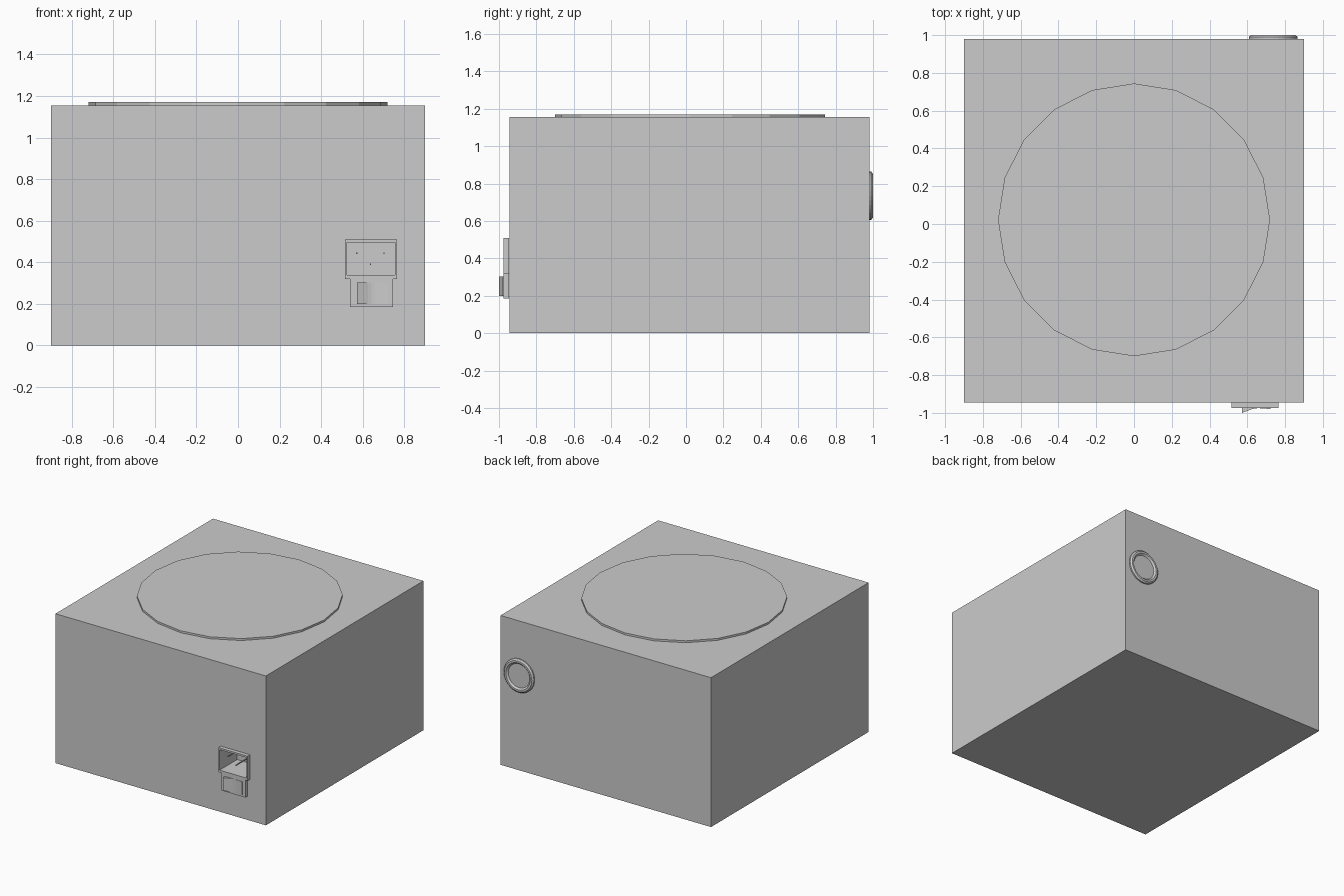
import bpy, bmesh, math
from mathutils import Vector

if "Cube" in bpy.data.objects:
    bpy.data.objects.remove(bpy.data.objects["Cube"])


def make(name, bm):
    bmesh.ops.recalc_face_normals(bm, faces=bm.faces)
    me = bpy.data.meshes.new(name)
    bm.to_mesh(me)
    bm.free()
    ob = bpy.data.objects.new(name, me)
    bpy.context.collection.objects.link(ob)
    return ob


def prism(name, points, direction):
    """Extrude a closed planar outline along a direction."""
    bm = bmesh.new()
    face = bm.faces.new([bm.verts.new(p) for p in points])
    ext = bmesh.ops.extrude_face_region(bm, geom=[face])
    verts = [v for v in ext["geom"] if isinstance(v, bmesh.types.BMVert)]
    bmesh.ops.translate(bm, verts=verts, vec=Vector(direction))
    return make(name, bm)


def box(name, x0, x1, y0, y1, z0, z1):
    return prism(name, [(x0, y0, z0), (x1, y0, z0), (x1, y1, z0), (x0, y1, z0)],
                 (0, 0, z1 - z0))


def lathe_y(name, profile, cx, cz, sides):
    """Revolve (radius, y) points about a y-parallel axis and cap the last ring."""
    bm = bmesh.new()
    rings = []
    for r, y in profile:
        rings.append([bm.verts.new((cx + r * math.cos(2 * math.pi * i / sides), y,
                                    cz + r * math.sin(2 * math.pi * i / sides)))
                      for i in range(sides)])
    for a, b in zip(rings, rings[1:]):
        for i in range(sides):
            j = (i + 1) % sides
            bm.faces.new((a[i], a[j], b[j], b[i]))
    bm.faces.new(rings[0])
    bm.faces.new(rings[-1])
    return make(name, bm)


# Main housing
housing = box("housing", -0.90, 0.90, -0.945, 0.98, 0, 1.155)

# Twenty-sided top disc
disc = [(0.72 * math.sin(math.pi * i / 10), 0.022 + 0.722 * math.cos(math.pi * i / 10), 1.15)
        for i in range(20)]
prism("top_disc", disc, (0, 0, 0.02))

# Power inlet plate: wide socket above, narrow switch surround below
outline = [(0.515, 0.32), (0.54, 0.32), (0.54, 0.185), (0.745, 0.185),
           (0.745, 0.32), (0.765, 0.32), (0.765, 0.51), (0.515, 0.51)]
plate = prism("inlet_plate", [(x, -0.975, z) for x, z in outline], (0, 0.03, 0))

# Socket recess cut through the plate and into the housing
cutter = box("socket_cutter", 0.525, 0.756, -1.05, -0.76, 0.338, 0.496)
cutter.hide_render = True
for ob in (housing, plate):
    mod = ob.modifiers.new("socket_recess", "BOOLEAN")
    mod.operation = "DIFFERENCE"
    mod.solver = "EXACT"
    mod.object = cutter
    bpy.context.view_layer.objects.active = ob
    bpy.ops.object.modifier_apply(modifier=mod.name)
bpy.data.objects.remove(cutter)

# Three contact pins
for i, (x, z) in enumerate([(0.572, 0.443), (0.702, 0.443), (0.638, 0.391)]):
    box(f"contact_pin_{i + 1}", x - 0.003, x + 0.003, -0.94, -0.755, z - 0.004, z + 0.004)

# Rocker switch with a curved, tilted face
rocker = [(0.572, -0.96), (0.572, -1.0), (0.625, -0.98), (0.642, -0.976),
          (0.66, -0.975), (0.69, -0.977), (0.722, -0.98), (0.722, -0.96)]
prism("rocker_switch", [(x, y, 0.20) for x, y in rocker], (0, 0, 0.102))

# Rear round button: bevelled rim around a recessed cap
lathe_y("rear_button", [(0.129, 0.97), (0.129, 0.99), (0.118, 1.0), (0.104, 1.0),
                        (0.092, 0.988)], 0.737, 0.735, 32)
